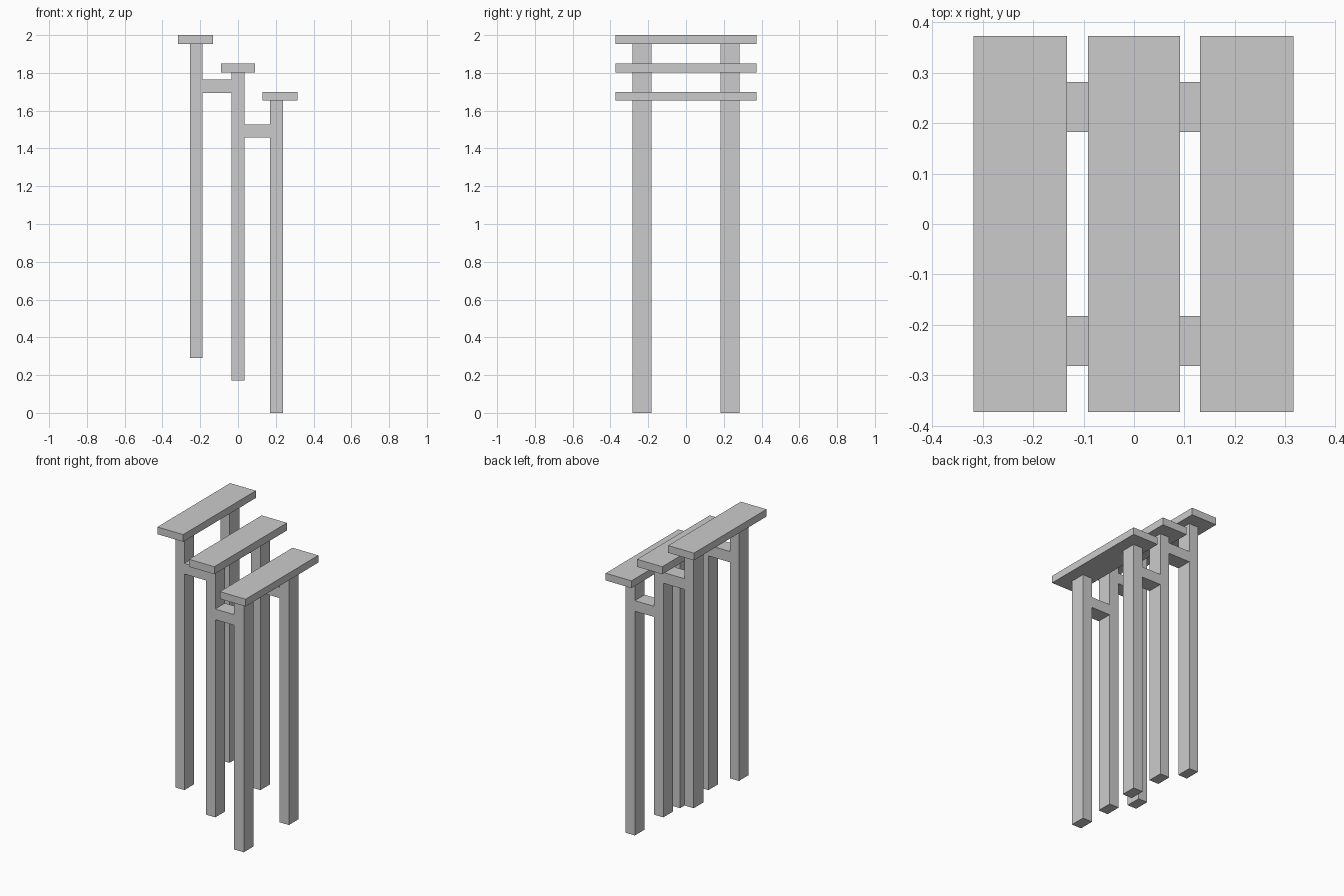
import bpy, bmesh

if "Cube" in bpy.data.objects:
    bpy.data.objects.remove(bpy.data.objects["Cube"])

# leg: x min, x max, bottom z, top z (underside of its step board)
LEGS = [(-0.253, -0.188, 0.29, 1.953),
        (-0.034, 0.034, 0.172, 1.802),
        (0.17, 0.239, 0.0, 1.653)]
# bridge between neighbouring legs: bottom z, top z
BRIDGES = [(1.694, 1.764), (1.457, 1.526)]
# step board: x min, x max, bottom z, top z
BOARDS = [("upper_board", -0.318, -0.133, 1.953, 2.0),
          ("middle_board", -0.091, 0.091, 1.802, 1.851),
          ("lower_board", 0.131, 0.316, 1.653, 1.70)]


def extrude_profile(name, profile, y0, y1):
    """Extrude an x-z outline along y into a closed solid."""
    bm = bmesh.new()
    face = bm.faces.new([bm.verts.new((x, y0, z)) for x, z in profile])
    new = bmesh.ops.extrude_face_region(bm, geom=[face])["geom"]
    moved = [v for v in new if isinstance(v, bmesh.types.BMVert)]
    bmesh.ops.translate(bm, verts=moved, vec=(0, y1 - y0, 0))
    bmesh.ops.recalc_face_normals(bm, faces=bm.faces)
    mesh = bpy.data.meshes.new(name)
    bm.to_mesh(mesh)
    bm.free()
    obj = bpy.data.objects.new(name, mesh)
    bpy.context.collection.objects.link(obj)
    return obj


# Outline of the three linked legs: along the undersides, then back over the tops
under, over = [], []
for i, (x0, x1, z0, z1) in enumerate(LEGS):
    if i > 0:
        under.append((x0, BRIDGES[i - 1][0]))
        over.append((x0, BRIDGES[i - 1][1]))
    under += [(x0, z0), (x1, z0)]
    over += [(x0, z1), (x1, z1)]
    if i < len(BRIDGES):
        under.append((x1, BRIDGES[i][0]))
        over.append((x1, BRIDGES[i][1]))

# Front and back leg frames
for name, y0, y1 in (("front_leg_frame", -0.282, -0.182),
                     ("back_leg_frame", 0.182, 0.282)):
    extrude_profile(name, under + over[::-1], y0, y1)

# Step boards across the frames
for name, x0, x1, z0, z1 in BOARDS:
    extrude_profile(name, [(x0, z0), (x1, z0), (x1, z1), (x0, z1)], -0.373, 0.373)
